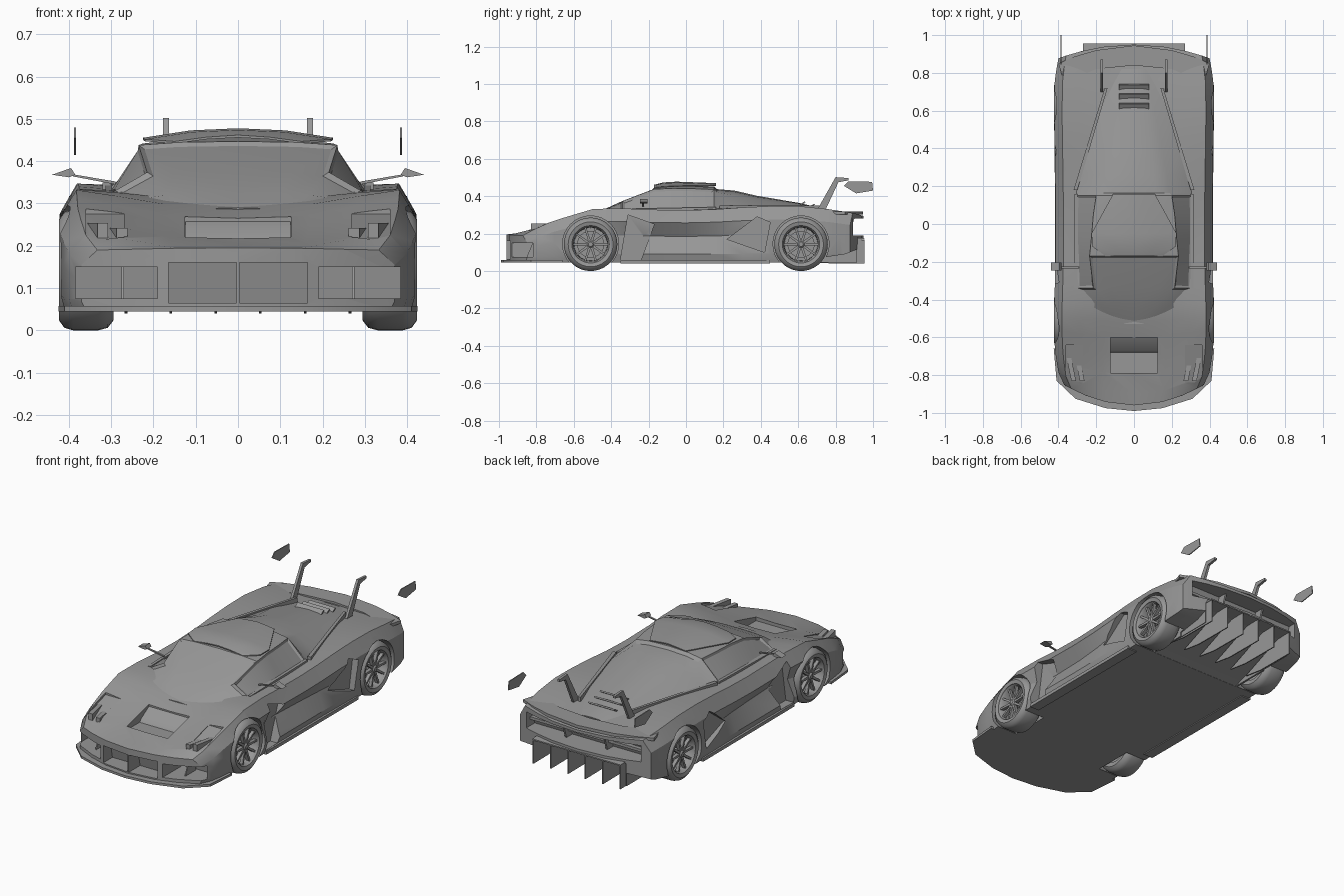
import bpy, bmesh, math

if "Cube" in bpy.data.objects:
    bpy.data.objects.remove(bpy.data.objects["Cube"])

grey = bpy.data.materials.new("body_grey")
grey.diffuse_color = (0.31, 0.31, 0.31, 1)
grey.use_nodes = True
grey.node_tree.nodes["Principled BSDF"].inputs["Base Color"].default_value = grey.diffuse_color


def finish(name, bm, angle=28):
    bmesh.ops.remove_doubles(bm, verts=bm.verts, dist=1e-5)
    bmesh.ops.recalc_face_normals(bm, faces=bm.faces)
    me = bpy.data.meshes.new(name)
    bm.to_mesh(me)
    bm.free()
    ob = bpy.data.objects.new(name, me)
    bpy.context.collection.objects.link(ob)
    me.materials.append(grey)
    smooth(ob, angle)
    return ob


def smooth(ob, angle=28):
    bpy.ops.object.select_all(action='DESELECT')
    ob.select_set(True)
    bpy.context.view_layer.objects.active = ob
    bpy.ops.object.shade_smooth_by_angle(angle=math.radians(angle))


def curve(keys, y):
    """Piecewise linear value along the car's length."""
    if y <= keys[0][0]:
        return keys[0][1]
    for (a, va), (b, vb) in zip(keys, keys[1:]):
        if y <= b:
            return va + (vb - va) * (y - a) / (b - a)
    return keys[-1][1]


def loft(name, halves):
    """Skin mirrored half sections, capping both ends with strips."""
    bm = bmesh.new()
    for s in (1, -1):
        rows = [[bm.verts.new((s * x, y, z)) for x, y, z in h] for h in halves]
        n = len(rows[0])
        for a, b in zip(rows, rows[1:]):
            for i in range(n - 1):
                bm.faces.new((a[i], a[i + 1], b[i + 1], b[i]))
        for r in (rows[0], rows[-1]):
            for i in range(n // 2):
                vs = list(dict.fromkeys([r[i], r[i + 1], r[n - 2 - i], r[n - 1 - i]]))
                if len(vs) > 2:
                    bm.faces.new(vs)
    return finish(name, bm)


def prism(name, pts, a, b, axis='x', mirror=False):
    """Extrude a flat outline from a to b along an axis."""
    put = {'x': lambda p, t: (t, p[0], p[1]), 'y': lambda p, t: (p[0], t, p[1]),
           'z': lambda p, t: (p[0], p[1], t)}[axis]
    bm = bmesh.new()
    for s in ((1, -1) if mirror else (1,)):
        ends = []
        for t in (a, b):
            ends.append([bm.verts.new((s * c[0], c[1], c[2])) for c in (put(p, t) for p in pts)])
            bm.faces.new(ends[-1])
        n = len(pts)
        for i in range(n):
            j = (i + 1) % n
            bm.faces.new((ends[0][i], ends[0][j], ends[1][j], ends[1][i]))
    return finish(name, bm)


def lathe(name, prof, y, z, side, seg=36, closed=True):
    """Spin an (x, radius) outline about the axle."""
    bm = bmesh.new()
    rings = []
    for k in range(seg):
        t = 2 * math.pi * k / seg
        rings.append([bm.verts.new((side * x, y + r * math.cos(t), z + r * math.sin(t))) for x, r in prof])
    n = len(prof)
    for k in range(seg):
        p, q = rings[k], rings[(k + 1) % seg]
        for i in range(n if closed else n - 1):
            j = (i + 1) % n
            bm.faces.new((p[i], p[j], q[j], q[i]))
    return finish(name, bm, 40)


def cut(target, cutter):
    m = target.modifiers.new("cut", 'BOOLEAN')
    m.operation, m.solver, m.object = 'DIFFERENCE', 'EXACT', cutter
    bpy.context.view_layer.objects.active = target
    bpy.ops.object.modifier_apply(modifier=m.name)
    bpy.data.objects.remove(cutter)


# Main body shell
WIDTH = [(-.96, .37), (-.9, .40), (-.75, .42), (-.5, .425), (-.2, .415), (.1, .415), (.4, .42), (.7, .425), (.86, .41), (.95, .40)]
CREST = [(-.96, .19), (-.9, .225), (-.78, .27), (-.51, .332), (-.33, .335), (-.1, .322), (.16, .33), (.4, .347), (.6, .347), (.77, .33), (.95, .31)]
MIDDLE = [(-.96, .195), (-.8, .215), (-.6, .265), (-.45, .31), (.2, .34), (.6, .335), (.8, .31), (.95, .295)]
PINCH = [(-.42, 0), (-.25, .055), (0, .045), (.2, .03), (.42, 0)]


def bow(x, y):
    k = (x / .42) ** 2
    return y + .14 * k * max(0, min(1, (-.45 - y) / .5)) - .08 * k * max(0, min(1, (y - .78) / .17))


def body_section(y):
    w, c, m, p = (curve(k, y) for k in (WIDTH, CREST, MIDDLE, PINCH))
    b = .045
    h = c - b
    half = [(0, m), (.4 * w, m + .15 * (c - m)), (.68 * w, m + .65 * (c - m)), (.9 * w, c),
            (w, b + .76 * h), (w - p, b + .5 * h), (w, b + .16 * h),
            (.97 * w, b), (.7 * w, b), (.4 * w, b), (0, b)]
    return [(x, bow(x, y), z) for x, z in half]


body = loft("body_shell", [body_section(y) for y in
            (-.96, -.9, -.8, -.7, -.6, -.51, -.42, -.33, -.22, 0, .16, .3, .45, .6, .76, .86, .95)])

# Wheel wells
WHEELS = (-.51, .615)
for wy in WHEELS:
    arch = [(wy + .15 * math.cos(k * math.pi / 16), .145 + .15 * math.sin(k * math.pi / 16)) for k in range(32)]
    cut(body, prism("arch_cutter", arch, .285, .6, mirror=True))

# Openings: outline in (y, z), then x range
OPENINGS = [
    ([(-1.05, .065), (-.86, .065), (-.88, .16), (-1.05, .16)], .004, .165),    # centre intake
    ([(-1.05, .075), (-.75, .075), (-.76, .15), (-1.05, .15)], .19, .385),     # outer intakes
    ([(-.84, .215), (-.64, .275), (-.64, .4), (-.84, .4)], .27, .36),          # headlight recesses
    ([(-.35, .06), (-.24, .06), (-.17, .25), (-.31, .3)], .365, .5),           # front fender vents
    ([(.22, .17), (.42, .10), (.45, .26), (.38, .29)], .385, .5),              # rear side intakes
    ([(.72, .03), (1, .03), (1, .15), (.85, .09), (.72, .07)], .278, .5),      # raised rear corners
]
for pts, a, b in OPENINGS:
    cut(body, prism("opening_cutter", pts, a, b, mirror=True))
cut(body, prism("hood_cutter", [(-.79, .20), (-.60, .20), (-.60, .4), (-.79, .4)], -.125, .125))
cut(body, prism("tail_cutter", [(.82, .19), (1, .19), (1, .28), (.85, .28)], -.35, .35))
cut(body, prism("diffuser_cutter", [(.5, .03), (1, .03), (1, .17), (.88, .17), (.5, .046)], -.275, .275))
smooth(body)

# Hood vent ramp
prism("hood_vent_ramp", [(-.68, .2), (-.6, .2), (-.6, .258), (-.67, .215)], -.124, .124)

# Cabin and engine cover: y, base half width, base z, roof half width, edge z, centre z
CABIN = [(-.53, .13, .28, .08, .285, .29), (-.45, .25, .31, .17, .326, .332),
         (-.34, .30, .325, .215, .374, .382), (-.17, .305, .33, .235, .438, .447),
         (-.07, .31, .33, .225, .442, .456), (.05, .31, .33, .215, .44, .456), (.15, .305, .335, .2, .436, .452),
         (.165, .305, .335, .19, .42, .438), (.26, .29, .335, .175, .405, .43),
         (.38, .255, .335, .15, .38, .402), (.6, .19, .335, .11, .352, .365), (.82, .11, .3, .06, .31, .314)]
cabin = loft("cabin", [[(0, y, zc), (wt * .6, y, zc - .25 * (zc - ze)), (wt, y, ze), (wb, y, zb),
                        (wb, y, zb - .05), (wt * .6, y, zb - .05), (0, y, zb - .05)]
                       for y, wb, zb, wt, ze, zc in CABIN])

# Recessed windscreen and side windows
bm = bmesh.new()
bm.from_mesh(cabin.data)
bm.normal_update()
for rule in (lambda c, n: n.z > .3 and abs(n.x) < .45 and -.5 < c.y < -.17,
             lambda c, n: n.x > .5 and n.z > .2 and -.36 < c.y < .15,
             lambda c, n: n.x < -.5 and n.z > .2 and -.36 < c.y < .15):
    glass = [f for f in bm.faces if rule(f.calc_center_median(), f.normal)]
    bmesh.ops.inset_region(bm, faces=glass, thickness=.012, depth=-.007, use_even_offset=True)
bm.to_mesh(cabin.data)
bm.free()
smooth(cabin)

# Sill strips under the side windows
prism("window_sill_strip", [(-.34, .32), (.16, .33), (.16, .342), (-.34, .332)], .298, .314, mirror=True)
# Curved roof panel tapering to the rear
ROOF = [(-.17, .15, .462), (-.12, .22, .474), (-.05, .225, .478), (.16, .11, .47)]
loft("roof_panel", [[(0, y, z), (w * .5, y, z - .005), (w, y, z - .1 * w), (w, y, z - .1 * w - .005),
                     (w * .5, y, z - .01), (0, y, z - .006)] for y, w, z in ROOF])
# Engine cover ribs and louvres
prism("engine_cover_rib", [(.32, .18), (.30, .18), (.14, .72), (.155, .72)], .325, .35, 'z', True)
for i in range(3):
    y = .6 + .05 * i
    z = .361 - .055 * (y - .6) / .22
    prism("rear_louvre", [(y, z - .01), (y + .035, z + .012), (y + .04, z + .006), (y + .008, z - .014)], -.08, .08)

# Front splitter, skirts and intake fins
lip = [(0, -.99), (.15, -.975), (.31, -.925), (.41, -.83), (.425, -.66), (.3, -.66)]
prism("front_splitter", [(-x, y) for x, y in lip[:0:-1]] + lip, .045, .058, 'z')
prism("side_skirt", [(.36, -.35), (.418, -.35), (.42, .45), (.36, .45)], .04, .058, 'z', True)
prism("intake_strut", [(-.92, .055), (-.82, .055), (-.80, .16), (-.90, .16)], .176, .182, mirror=True)
prism("intake_fin", [(-.86, .055), (-.76, .055), (-.76, .15), (-.82, .15)], .27, .276, mirror=True)
# Headlight blades sweeping outward
for i in range(2):
    x = .262 + .045 * i
    prism("headlight_blade", [(x, -.83), (x + .025, -.83), (x + .06, -.66), (x + .035, -.66)],
          .215, .242 + .012 * i, 'z', True)

# Rear diffuser strakes, panel and tail details
for i in range(6):
    x = -.265 + .106 * i
    prism("diffuser_strake", [(.6, .06), (.72, .042), (.955, .04), (.955, .165), (.88, .175)], x - .003, x + .003)
prism("diffuser_panel", [(.84, .165), (.955, .168), (.955, .175), (.84, .185)], -.27, .27)
back = [(0, .945), (.2, .92), (.32, .885), (.40, .85), (.37, .75), (.2, .82)]
prism("tail_lip", back + [(0, .84)] + [(-x, y) for x, y in back[:0:-1]], .302, .318, 'z')
prism("tail_light_bar", [(.81, .225), (.86, .225), (.86, .24), (.81, .24)], -.35, .35)
prism("tail_strut", [(.82, .19), (.87, .19), (.90, .28), (.85, .28)], .12, .13, mirror=True)

# Wing supports and end plates
prism("wing_support", [(.70, .325), (.745, .325), (.815, .475), (.87, .485), (.87, .497), (.80, .502)], .163, .177, mirror=True)
prism("wing_end_plate", [(.845, .455), (.87, .48), (.995, .477), (1.0, .43), (.91, .415)], .383, .388, mirror=True)

# Door mirrors
prism("mirror_housing", [(.385, .368), (.395, .384), (.44, .368), (.4, .362)], -.245, -.205, 'y', True)
prism("mirror_stalk", [(.29, .345), (.39, .364), (.39, .369), (.29, .352)], -.235, -.225, 'y', True)

# Wheels
TYRE = [(.30, .095), (.295, .12), (.308, .137), (.33, .143), (.39, .143), (.411, .137), (.423, .12), (.418, .1), (.40, .096)]
RIM = [(.415, .101), (.405, .092), (.34, .088), (.33, .092), (.33, .1), (.40, .1)]
for wy in WHEELS:
    for s in (1, -1):
        lathe("tyre", TYRE, wy, .143, s)
        lathe("rim", RIM, wy, .143, s)
        lathe("brake_disc", [(.365, .0), (.365, .072), (.35, .072), (.35, 0)], wy, .143, s, closed=False)
        lathe("wheel_back", [(.305, .0), (.305, .1), (.32, .1), (.32, 0)], wy, .143, s, closed=False)
        lathe("hub", [(.412, 0), (.412, .012), (.402, .022), (.36, .022)], wy, .143, s, 16, False)
        bm = bmesh.new()
        for k in range(10):
            t = 2 * math.pi * k / 10
            ring = []
            for x, r, h in ((.405, .016, .007), (.408, .094, .005), (.39, .094, .005), (.385, .016, .007)):
                ring.append([bm.verts.new((s * x, wy + r * math.cos(t) - d * h * math.sin(t),
                                           .143 + r * math.sin(t) + d * h * math.cos(t))) for d in (-1, 1)])
            for i in range(4):
                a, b = ring[i], ring[(i + 1) % 4]
                bm.faces.new((a[0], a[1], b[1], b[0]))
            for d in (0, 1):
                bm.faces.new([r[d] for r in ring])
        finish("wheel_spokes", bm)
